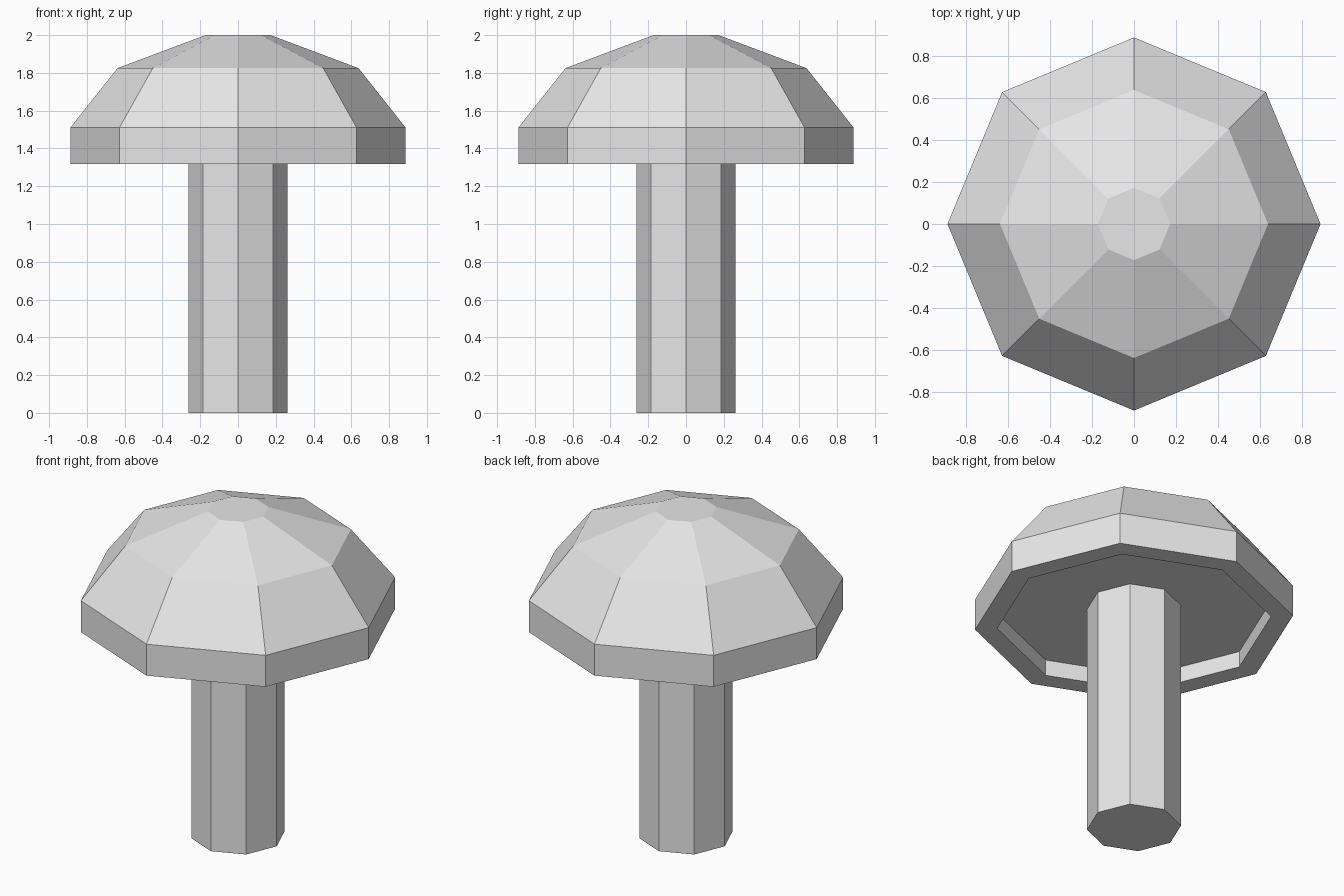
import bpy, bmesh, math

if "Cube" in bpy.data.objects:
    bpy.data.objects.remove(bpy.data.objects["Cube"])

SIDES = 8

grey = bpy.data.materials.new("light_grey")
grey.diffuse_color = (0.8, 0.8, 0.8, 1)
grey.use_nodes = True
grey.node_tree.nodes["Principled BSDF"].inputs["Base Color"].default_value = grey.diffuse_color


def lathe(name, profile):
    """Revolve (radius, z) points into a closed, flat-faced solid."""
    bm = bmesh.new()
    rings = []
    for r, z in profile:
        rings.append([bm.verts.new((r * math.cos(i * math.tau / SIDES),
                                    r * math.sin(i * math.tau / SIDES), z))
                      for i in range(SIDES)])
    for a, b in zip(rings, rings[1:]):
        for i in range(SIDES):
            j = (i + 1) % SIDES
            bm.faces.new((a[i], a[j], b[j], b[i]))
    bm.faces.new(rings[0][::-1])
    bm.faces.new(rings[-1])
    bmesh.ops.recalc_face_normals(bm, faces=bm.faces[:])
    mesh = bpy.data.meshes.new(name)
    bm.to_mesh(mesh)
    bm.free()
    mesh.materials.append(grey)
    obj = bpy.data.objects.new(name, mesh)
    bpy.context.collection.objects.link(obj)
    return obj


# Stem, ending at the recessed underside of the cap
lathe("stem", [(0.263, 0), (0.263, 1.415)])

# Cap: recessed underside, bottom rim, upright band, two dome bands, flat top
lathe("cap", [(0.765, 1.415), (0.765, 1.317), (0.888, 1.317),
              (0.888, 1.51), (0.638, 1.825), (0.172, 2.0)])
